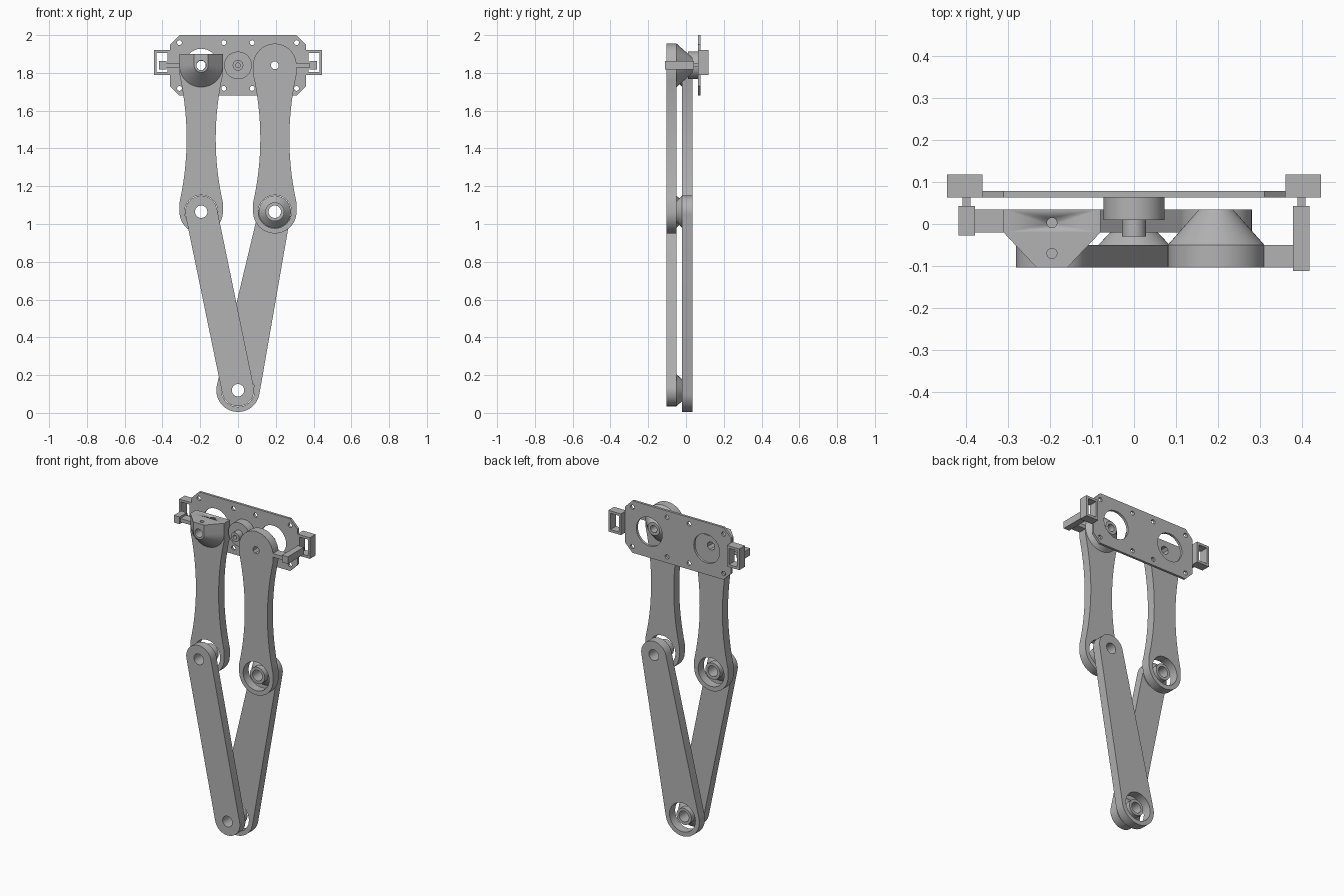
import bpy, bmesh, math
from math import pi, cos, sin
from mathutils import Vector, Matrix

old = bpy.data.objects.get("Cube")
if old:
    bpy.data.objects.remove(old, do_unlink=True)

GREY = (0.45, 0.45, 0.45, 1)
metal = bpy.data.materials.new("plain grey")
metal.use_nodes = True
metal.diffuse_color = GREY
metal.node_tree.nodes["Principled BSDF"].inputs["Base Color"].default_value = GREY

# Shared dimensions
HIP_X, HIP_Z, KNEE_Z, FOOT_Z = 0.195, 1.84, 1.065, 0.12
FRONT = (-0.103, -0.05)
BACK = (-0.02, 0.035)
R_BIG, R_LINK, R_SOCKET, R_PIN = 0.115, 0.085, 0.088, 0.033


def select(ob):
    bpy.ops.object.select_all(action="DESELECT")
    ob.select_set(True)
    bpy.context.view_layer.objects.active = ob


def finish(ob):
    ob.data.materials.clear()
    ob.data.materials.append(metal)
    select(ob)
    bpy.ops.object.shade_smooth_by_angle(angle=math.radians(30))
    return ob


def from_bmesh(name, bm):
    bmesh.ops.remove_doubles(bm, verts=bm.verts, dist=1e-5)
    bmesh.ops.recalc_face_normals(bm, faces=bm.faces)
    mesh = bpy.data.meshes.new(name)
    bm.to_mesh(mesh)
    bm.free()
    ob = bpy.data.objects.new(name, mesh)
    bpy.context.collection.objects.link(ob)
    return finish(ob)


def arc(x, z, r, a0, a1, n=24):
    return [(x + r * cos(a0 + (a1 - a0) * i / n), z + r * sin(a0 + (a1 - a0) * i / n))
            for i in range(n + 1)]


def circle(x, z, r, n=32):
    return arc(x, z, r, pi / 8, pi / 8 + 2 * pi, n)[:-1]


def rect(x0, x1, z0, z1):
    return [(x0, z0), (x1, z0), (x1, z1), (x0, z1)]


def plate(name, loops, y0, y1):
    """Flat part in the xz plane: first loop is the outline, the rest are holes."""
    cu = bpy.data.curves.new(name, "CURVE")
    cu.dimensions, cu.fill_mode, cu.extrude = "2D", "BOTH", (y1 - y0) / 2
    for pts in loops:
        sp = cu.splines.new("POLY")
        sp.points.add(len(pts) - 1)
        for p, (x, z) in zip(sp.points, pts):
            p.co = (x, z, 0, 1)
        sp.use_cyclic_u = True
    tmp = bpy.data.objects.new(name + "_curve", cu)
    bpy.context.collection.objects.link(tmp)
    bpy.context.view_layer.update()
    mesh = tmp.to_mesh()
    bm = bmesh.new()
    bm.from_mesh(mesh)
    tmp.to_mesh_clear()
    bpy.data.objects.remove(tmp, do_unlink=True)
    bm.transform(Matrix.Translation((0, (y0 + y1) / 2, 0)) @ Matrix.Rotation(pi / 2, 4, "X"))
    return from_bmesh(name, bm)


def lathe(name, x, z, profile, n=48):
    """Closed (radius, y) profile turned about the y axis through x, z."""
    bm = bmesh.new()
    vs = [bm.verts.new((x + r, y, z)) for r, y in profile]
    es = [bm.edges.new((vs[i - 1], vs[i])) for i in range(len(vs))]
    bmesh.ops.spin(bm, geom=vs + es, cent=(x, 0, z), axis=(0, 1, 0),
                   angle=2 * pi, steps=n, use_duplicate=False)
    return from_bmesh(name, bm)


def box(name, x, y, z):
    return plate(name, [rect(*x, *z)], *y)


def arm_outline(x, flat_top):
    """Waisted arm, round at the knee and round or square at the hip."""
    mid, reach, steps = (HIP_Z + KNEE_Z) / 2, 0.34, 20
    side = []
    for i in range(steps + 1):
        t = 2 * i / steps - 1
        side.append((0.077 + 0.038 * t * t, mid + reach * t))
    if flat_top:
        top = [(x + R_BIG, 1.9), (x - R_BIG, 1.9)]
    else:
        top = arc(x, HIP_Z, R_BIG, 0, pi)
    return (arc(x, KNEE_Z, R_BIG, pi, 2 * pi) + [(x + w, z) for w, z in side]
            + top + [(x - w, z) for w, z in reversed(side)])


def link_outline(ax, az, ra, bx, bz, rb):
    """Two circles joined by their outer tangents."""
    d = Vector((bx - ax, bz - az))
    th, ph = math.atan2(d.y, d.x), math.acos((ra - rb) / d.length)
    return arc(ax, az, ra, th + ph, th + 2 * pi - ph) + arc(bx, bz, rb, th - ph, th + ph)


def boss(name, x, z, y, s):
    """Conical hollow bearing boss growing from a link face in direction s."""
    shape = [(R_PIN, 0), (R_LINK, 0), (0.05, 0.037), (0.05, 0.07), (R_PIN, 0.07)]
    lathe(name, x, z, [(r, y + s * h) for r, h in shape])


# Upper arms
plate("left_upper_arm", [arm_outline(HIP_X, False), circle(HIP_X, HIP_Z, 0.022, 8),
                         circle(HIP_X, KNEE_Z, R_SOCKET)], *FRONT)
plate("right_upper_arm", [arm_outline(-HIP_X, True), circle(-HIP_X, HIP_Z, 0.026, 8),
                          circle(-HIP_X, KNEE_Z, R_SOCKET)], *BACK)
lathe("left_hip_cone", HIP_X, HIP_Z, [(0.022, FRONT[1]), (R_BIG, FRONT[1]),
                                      (0.04, BACK[1]), (0.022, BACK[1])])


# Right hip block: tapered, flat on top, with drilled holes
def hip_section(bm, r, y):
    pts = arc(-HIP_X, HIP_Z, r, pi, 2 * pi) + [(-HIP_X + r, 1.9), (-HIP_X - r, 1.9)]
    return [bm.verts.new((x, y, z)) for x, z in pts]


bm = bmesh.new()
wide, tip = hip_section(bm, R_BIG, BACK[0]), hip_section(bm, 0.037, FRONT[0])
bm.faces.new(wide)
bm.faces.new(tip)
for i in range(len(wide)):
    bm.faces.new((wide[i - 1], wide[i], tip[i], tip[i - 1]))
hip_block = from_bmesh("right_hip_block", bm)


def drill(ob, loc, r, depth, along_y):
    bm = bmesh.new()
    rot = Matrix.Rotation(pi / 2, 4, "X") if along_y else Matrix()
    bmesh.ops.create_cone(bm, cap_ends=True, segments=16, radius1=r, radius2=r, depth=depth,
                          matrix=Matrix.Translation(loc) @ rot)
    cutter = from_bmesh("drill_cutter", bm)
    cutter.hide_render = True
    mod = ob.modifiers.new("drill", "BOOLEAN")
    mod.operation, mod.solver, mod.object = "DIFFERENCE", "EXACT", cutter
    select(ob)
    bpy.ops.object.modifier_apply(modifier=mod.name)
    bpy.data.objects.remove(cutter, do_unlink=True)


drill(hip_block, (-HIP_X, -0.06, HIP_Z), 0.026, 0.2, True)
drill(hip_block, (-HIP_X, -0.07, 1.9), 0.012, 0.06, False)
finish(hip_block)
drill(bpy.data.objects["right_upper_arm"], (-HIP_X, 0.003, 1.9), 0.012, 0.06, False)

# Lower links, crossing at the foot joint
plate("right_lower_link", [link_outline(-HIP_X, KNEE_Z, R_LINK, 0, FOOT_Z, R_LINK),
                           circle(-HIP_X, KNEE_Z, R_PIN), circle(0, FOOT_Z, R_PIN)], *FRONT)
plate("left_lower_link", [link_outline(HIP_X, KNEE_Z, R_LINK, 0, FOOT_Z, R_BIG),
                          circle(HIP_X, KNEE_Z, R_PIN), circle(0, FOOT_Z, R_SOCKET)], *BACK)
boss("right_knee_boss", -HIP_X, KNEE_Z, FRONT[1], 1)
boss("left_knee_boss", HIP_X, KNEE_Z, BACK[0], -1)
boss("foot_boss", 0, FOOT_Z, FRONT[1], 1)

# Mounting plate with chamfered corners
outline = [(-0.36, 1.73), (-0.31, 1.68), (0.31, 1.68), (0.36, 1.73),
           (0.36, 1.95), (0.31, 2.0), (-0.31, 2.0), (-0.36, 1.95)]
holes = [circle(s * HIP_X, HIP_Z, 0.088) for s in (-1, 1)]
holes += [circle(s * x, z, 0.013, 16) for s in (-1, 1) for x in (0.075, 0.31)
          for z in (1.718, 1.96)]
plate("mounting_plate", [outline] + holes, 0.063, 0.078)

# Central hub and shaft
lathe("centre_hub", 0, HIP_Z, [(0.012, 0.01), (0.073, 0.01), (0.073, 0.063), (0.012, 0.063)])
lathe("centre_shaft", 0, HIP_Z, [(0.012, -0.03), (0.028, -0.03), (0.028, 0.01), (0.012, 0.01)])

# Side brackets, stop bars and their end blocks
for s, side, layer, y0 in ((1, "left", FRONT, -0.112), (-1, "right", BACK, -0.027)):
    def span(a, b):
        return tuple(sorted((s * a, s * b)))
    plate(side + "_bracket", [rect(*span(0.36, 0.445), 1.79, 1.92),
                              rect(*span(0.374, 0.431), 1.805, 1.905)], 0.063, 0.118)
    box(side + "_stop_bar", span(0.3, 0.38), layer, (1.828, 1.85))
    box(side + "_stop_block", span(0.378, 0.417), (y0, 0.043), (1.818, 1.862))
    box(side + "_stop_peg", span(0.388, 0.407), (0.043, 0.063), (1.83, 1.85))
